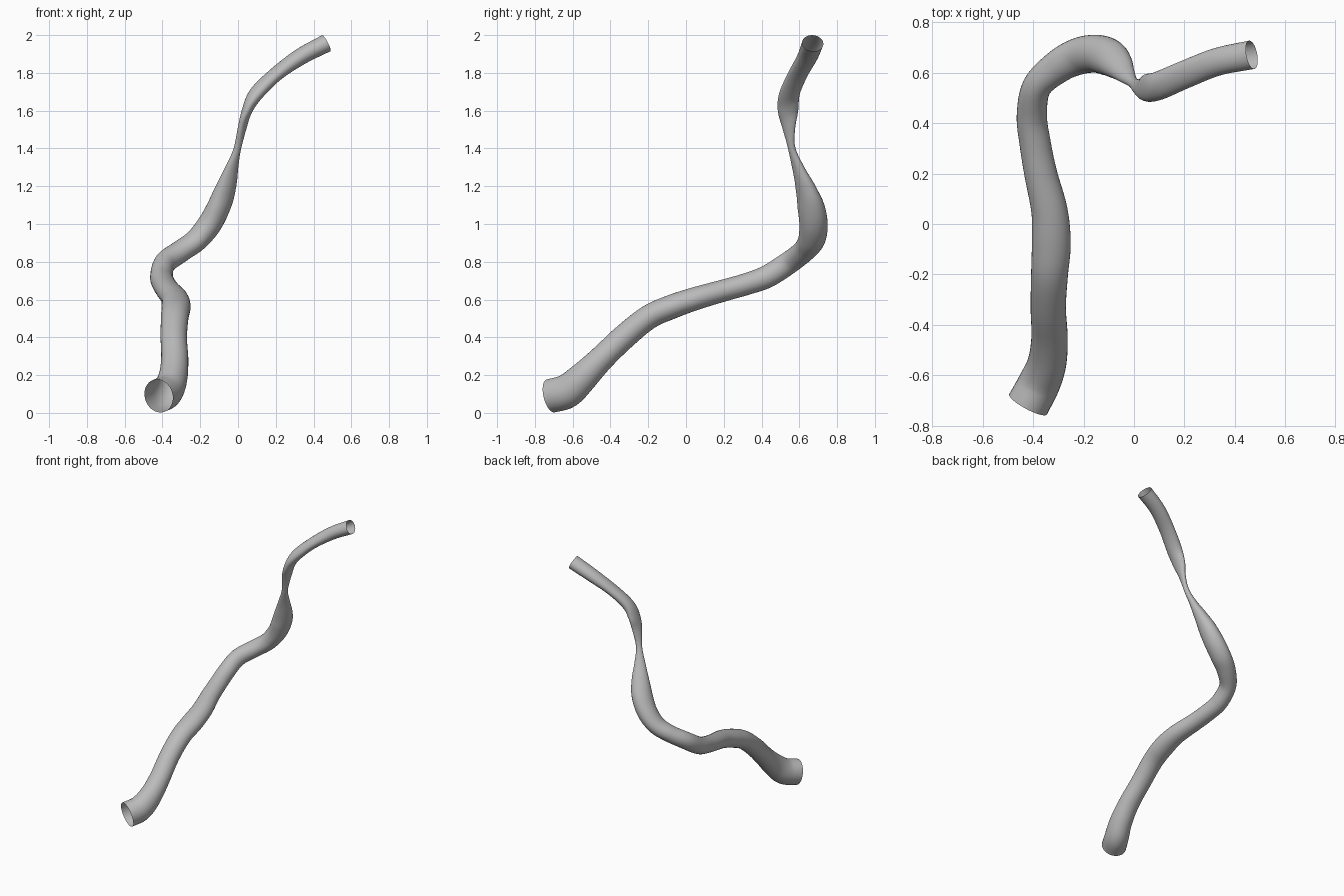
import bpy, bmesh, math
from mathutils import Vector

cube = bpy.data.objects.get("Cube")
if cube:
    bpy.data.objects.remove(cube, do_unlink=True)

SIDES, STEPS = 32, 6

# Path stations: x, y, z, half width sideways, half width upward
stations = [
    (-.42, -.715, .09, .085, .09), (-.375, -.63, .115, .083, .09),
    (-.345, -.55, .185, .077, .08), (-.335, -.45, .285, .072, .068),
    (-.34, -.33, .40, .07, .066), (-.335, -.2, .505, .073, .064),
    (-.328, -.08, .56, .077, .064), (-.335, .05, .605, .072, .061),
    (-.37, .2, .648, .065, .058), (-.392, .32, .682, .062, .058),
    (-.405, .43, .722, .06, .06), (-.385, .545, .795, .058, .06),
    (-.3, .625, .858, .066, .058), (-.22, .665, .915, .073, .06),
    (-.15, .675, 1.0, .075, .064), (-.098, .66, 1.1, .074, .058),
    (-.062, .63, 1.2, .06, .043), (-.032, .593, 1.3, .038, .026),
    (-.003, .56, 1.4, .021, .018), (.02, .545, 1.5, .034, .02),
    (.048, .54, 1.6, .054, .028), (.097, .548, 1.69, .056, .037),
    (.2, .592, 1.792, .055, .037), (.33, .643, 1.885, .055, .044),
    (.467, .671, 1.957, .057, .048),
]


def smooth_path(keys):
    """Catmull-Rom samples through all five values of each station."""
    k = [Vector(s) for s in keys]
    k = [2 * k[0] - k[1]] + k + [2 * k[-1] - k[-2]]
    out = []
    for a, b, c, d in zip(k, k[1:], k[2:], k[3:]):
        for i in range(STEPS):
            t = i / STEPS
            out.append((2 * b + (c - a) * t + (2 * a - 5 * b + 4 * c - d) * t ** 2
                        + (3 * b - a - 3 * c + d) * t ** 3) / 2)
    return out + [k[-2]]


# Open tube swept along the path
path = smooth_path(stations)
points = [Vector(p[:3]) for p in path]
bm = bmesh.new()
rings = []
for i, p in enumerate(path):
    tangent = (points[min(i + 1, len(path) - 1)] - points[max(i - 1, 0)]).normalized()
    side = tangent.cross(Vector((0, 0, 1))).normalized()
    up = side.cross(tangent)
    ring = []
    for j in range(SIDES):
        a = math.tau * j / SIDES
        ring.append(bm.verts.new(points[i] + side * p[3] * math.cos(a) + up * p[4] * math.sin(a)))
    rings.append(ring)
for r, s in zip(rings, rings[1:]):
    for j in range(SIDES):
        n = (j + 1) % SIDES
        bm.faces.new((r[j], r[n], s[n], s[j])).smooth = True
bmesh.ops.recalc_face_normals(bm, faces=bm.faces)

mesh = bpy.data.meshes.new("curved_tube")
bm.to_mesh(mesh)
bm.free()
tube = bpy.data.objects.new("curved_tube", mesh)
bpy.context.collection.objects.link(tube)

# Plain grey material
grey = bpy.data.materials.new("plain_grey")
grey.use_nodes = True
colour = (.5, .5, .5, 1)
grey.diffuse_color = colour
grey.node_tree.nodes["Principled BSDF"].inputs["Base Color"].default_value = colour
mesh.materials.append(grey)
